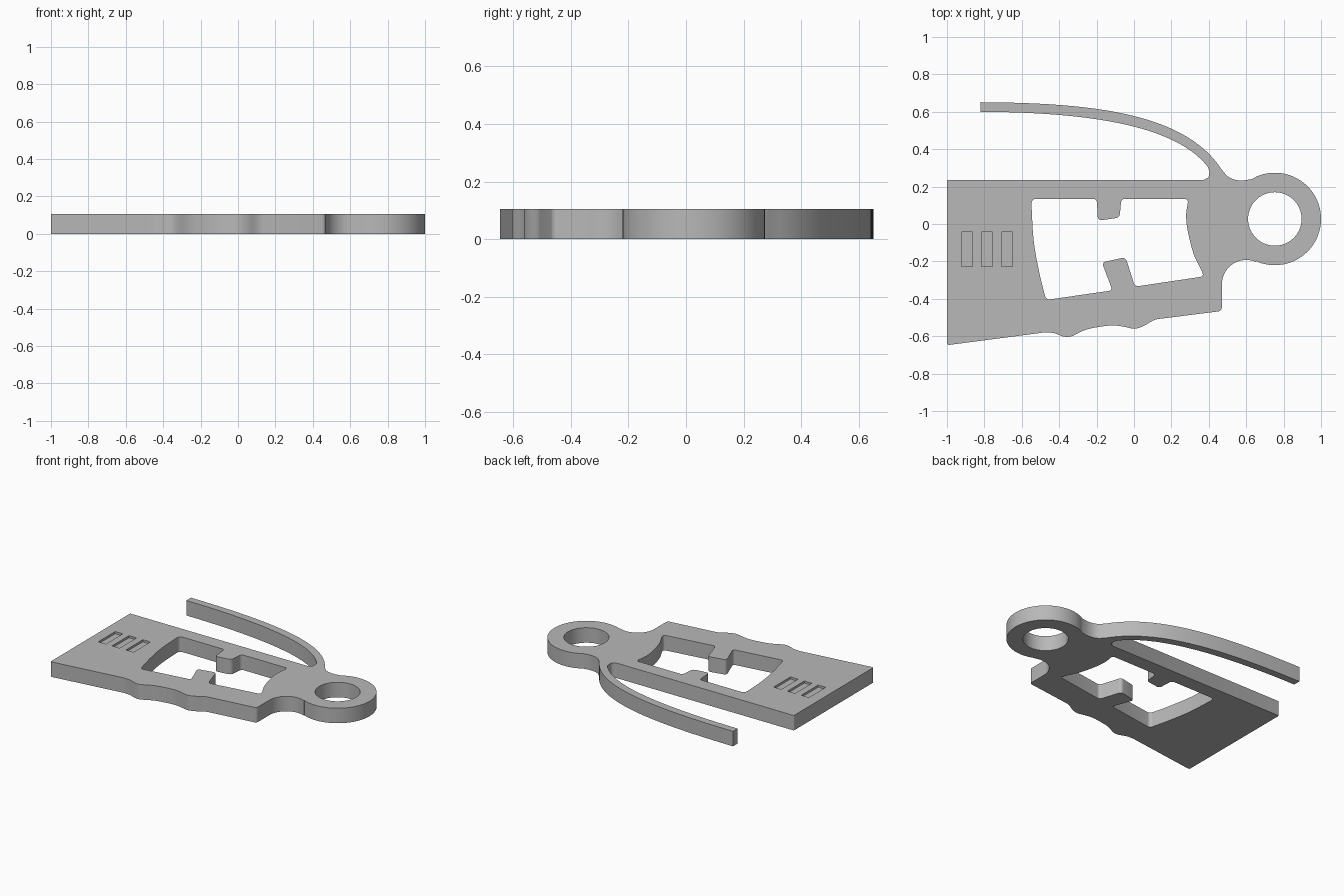
import bpy, bmesh
from math import radians, cos, sin
from mathutils import Vector
from mathutils.geometry import interpolate_bezier

cube = bpy.data.objects.get("Cube")
if cube:
    bpy.data.objects.remove(cube)

HEIGHT = 0.105
SLOT_DEPTH = 0.015


def arc(cx, cy, radius, start, end, steps):
    """Points on a circular arc, angles in degrees."""
    angles = [radians(start + (end - start) * i / steps) for i in range(steps + 1)]
    return [Vector((cx + radius * cos(a), cy + radius * sin(a))) for a in angles]


def bezier(a, b, c, d, steps=28):
    pts = interpolate_bezier(*(Vector((*p, 0)) for p in (a, b, c, d)), steps)
    return [p.xy for p in pts]


def spline(points, steps=6):
    """Smooth curve through the points."""
    p = [Vector(q) for q in points]
    p = [2 * p[0] - p[1]] + p + [2 * p[-1] - p[-2]]
    out = []
    for a, b, c, d in zip(p, p[1:], p[2:], p[3:]):
        part = bezier(b, b + (c - a) / 6, c - (d - b) / 6, c, steps + 1)
        out += part[:-1]
    return out + [p[-2]]


def corner(before, at, after, radius=0.02):
    """Rounded corner between two neighbouring points."""
    before, at, after = Vector(before), Vector(at), Vector(after)
    a = at + (before - at).normalized() * radius
    b = at + (after - at).normalized() * radius
    return bezier(a, a.lerp(at, 0.55), b.lerp(at, 0.55), b, 6)


def rounded(points, radius=0.02):
    """Round every inner point of an open polyline."""
    out = []
    for a, b, c in zip(points, points[1:], points[2:]):
        out += corner(a, b, c, radius)
    return out


def add_loop(bm, points):
    verts = []
    for p in points:
        if not verts or (verts[-1].co.xy - p).length > 0.0005:
            verts.append(bm.verts.new((p.x, p.y, 0)))
    return [bm.edges.new((v, verts[i - 1])) for i, v in enumerate(verts)]


# Outer outline: wavy lower grip, key ring, spring arm
ring = (0.753, 0.027)
outline = rounded([(-1, 0), (-1, -0.648), (-0.5, -0.583)], 0.012)
outline += spline([(-0.48, -0.58), (-0.43, -0.583), (-0.35, -0.604), (-0.25, -0.563),
                   (-0.13, -0.543), (-0.06, -0.548), (0, -0.56), (0.05, -0.546),
                   (0.11, -0.513), (0.17, -0.503)])
outline += rounded([(0.2, -0.5), (0.47, -0.465), (0.47, -0.3)])
outline += arc(0.6, -0.322, 0.13, 180, 66, 14)
outline += arc(*ring, 0.247, 246, 473, 60)
outline += spline([(0.63, 0.24), (0.58, 0.233), (0.535, 0.238), (0.5, 0.256), (0.47, 0.29)])
outline += bezier((0.468, 0.292), (0.27, 0.6), (-0.25, 0.648), (-0.82, 0.651))
outline += bezier((-0.82, 0.6), (-0.25, 0.597), (0.22, 0.53), (0.395, 0.305))
outline += spline([(0.403, 0.28), (0.398, 0.25), (0.37, 0.235)])
outline += rounded([(0, 0.235), (-1, 0.235), (-1, 0)], 0.008)

# Window with two tabs and bowed ends
window = spline([(-0.548, 0.1), (-0.537, -0.083), (-0.51, -0.243), (-0.476, -0.385)])
window += rounded([(-0.476, -0.385), (-0.47, -0.406), (-0.115, -0.355), (-0.172, -0.205),
                   (-0.045, -0.178), (0.005, -0.335), (0.375, -0.28), (0.36, -0.25)])
window += spline([(0.36, -0.247), (0.318, -0.158), (0.286, -0.03), (0.279, 0.05), (0.287, 0.11)])
window += rounded([(0.287, 0.11), (0.29, 0.135), (-0.068, 0.135), (-0.077, 0.034),
                   (-0.193, 0.018), (-0.199, 0.135), (-0.545, 0.135), (-0.548, 0.1)])

# Fill the profile around its openings and raise it to full thickness
bm = bmesh.new()
edges = []
for loop in (outline, window, arc(*ring, 0.143, 0, 354, 59)):
    edges += add_loop(bm, loop)
bmesh.ops.triangle_fill(bm, edges=edges, use_beauty=True, normal=(0, 0, 1))
raised = bmesh.ops.extrude_face_region(bm, geom=bm.faces[:])
top = [g for g in raised["geom"] if isinstance(g, bmesh.types.BMVert)]
bmesh.ops.translate(bm, verts=top, vec=(0, 0, HEIGHT))
bmesh.ops.recalc_face_normals(bm, faces=bm.faces[:])
mesh = bpy.data.meshes.new("clip_plate")
bm.to_mesh(mesh)
bm.free()
plate = bpy.data.objects.new("clip_plate", mesh)
bpy.context.collection.objects.link(plate)

# Grey plastic
grey = bpy.data.materials.new("grey_plastic")
grey.use_nodes = True
colour = (0.48, 0.48, 0.48, 1)
grey.diffuse_color = colour
grey.node_tree.nodes["Principled BSDF"].inputs["Base Color"].default_value = colour
mesh.materials.append(grey)

# Three shallow slots in the upper face
bm = bmesh.new()
for i in range(3):
    box = bmesh.ops.create_cube(bm, size=1)["verts"]
    bmesh.ops.scale(bm, verts=box, vec=(0.059, 0.187, 2 * SLOT_DEPTH))
    bmesh.ops.translate(bm, verts=box, vec=(-0.893 + 0.107 * i, -0.135, HEIGHT))
slot_mesh = bpy.data.meshes.new("slot_cutter")
bm.to_mesh(slot_mesh)
bm.free()
slot_mesh.materials.append(grey)
cutter = bpy.data.objects.new("slot_cutter", slot_mesh)
bpy.context.collection.objects.link(cutter)
cutter.hide_render = True

cut = plate.modifiers.new("slots", "BOOLEAN")
cut.operation = "DIFFERENCE"
cut.solver = "EXACT"
cut.object = cutter
bpy.ops.object.select_all(action="DESELECT")
plate.select_set(True)
bpy.context.view_layer.objects.active = plate
bpy.ops.object.modifier_apply(modifier=cut.name)
bpy.data.objects.remove(cutter)
bpy.ops.object.shade_smooth_by_angle(angle=radians(30))
